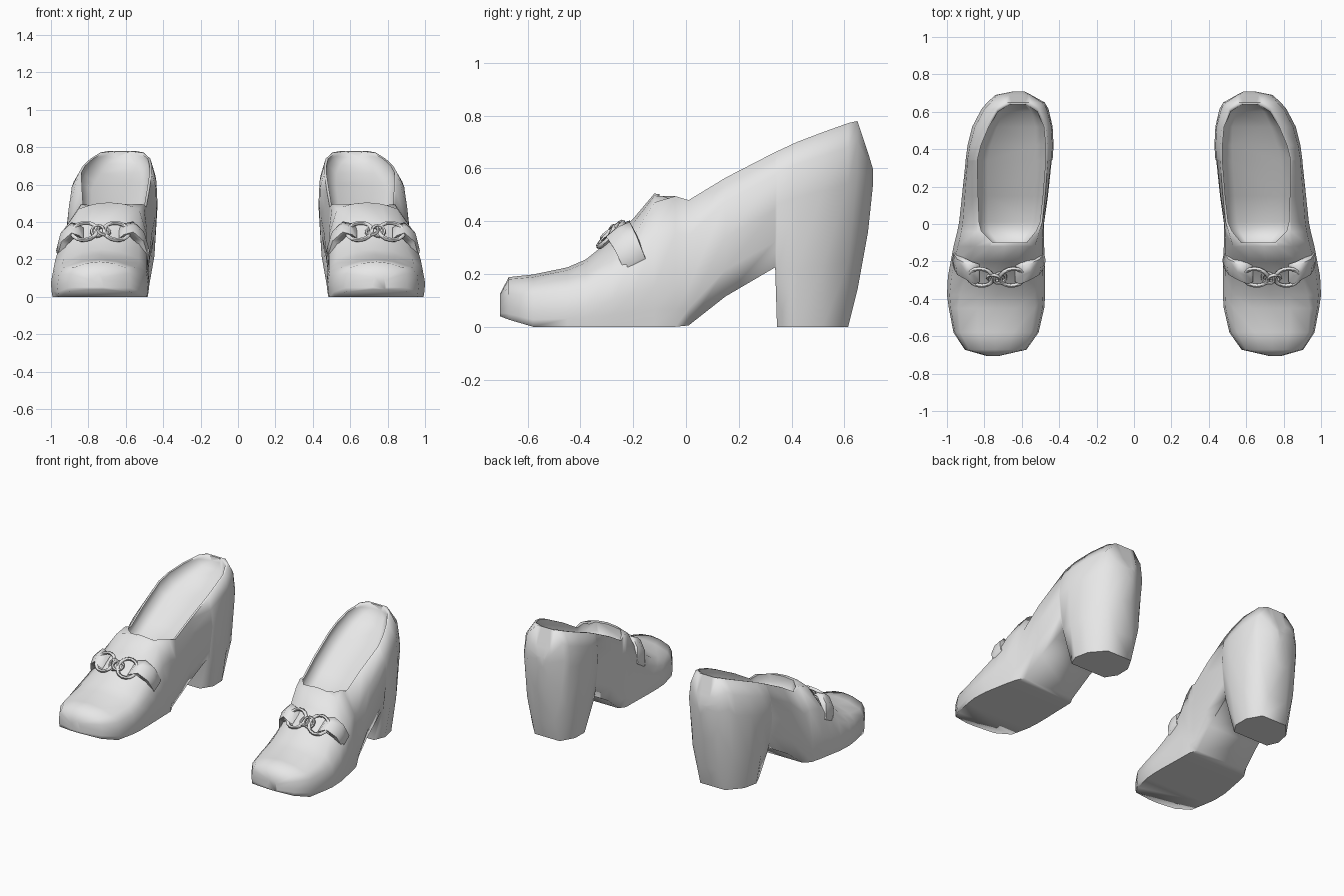
import bpy, bmesh, math
from mathutils import Vector, Matrix

if "Cube" in bpy.data.objects:
    bpy.data.objects.remove(bpy.data.objects["Cube"], do_unlink=True)

GREY = (0.8, 0.8, 0.8, 1)
grey = bpy.data.materials.new("plain grey")
grey.use_nodes = True
grey.diffuse_color = GREY
grey.node_tree.nodes["Principled BSDF"].inputs["Base Color"].default_value = GREY


def clamp(value, low, high):
    return max(low, min(high, value))


def loft(name, rings):
    """Skin a row of equal closed rings and cap both ends."""
    bm = bmesh.new()
    rows = [[bm.verts.new(p) for p in ring] for ring in rings]
    count = len(rows[0])
    for a, b in zip(rows, rows[1:]):
        for i in range(count):
            j = (i + 1) % count
            bm.faces.new((a[i], a[j], b[j], b[i]))
    bm.faces.new(rows[0])
    bm.faces.new(reversed(rows[-1]))
    bmesh.ops.recalc_face_normals(bm, faces=bm.faces)
    return new_object(name, bm)


def new_object(name, bm):
    mesh = bpy.data.meshes.new(name)
    bm.to_mesh(mesh)
    bm.free()
    obj = bpy.data.objects.new(name, mesh)
    bpy.context.collection.objects.link(obj)
    return obj


def finish(obj, angle):
    """Colour, smooth and mirror a part of the left shoe into a pair."""
    obj.data.materials.clear()
    obj.data.materials.append(grey)
    bpy.ops.object.select_all(action='DESELECT')
    obj.select_set(True)
    bpy.context.view_layer.objects.active = obj
    bpy.ops.object.shade_smooth_by_angle(angle=math.radians(angle))
    obj.modifiers.new("pair", 'MIRROR').use_mirror_merge = False


def body_ring(y, low, high, mid_l, mid_r, top_l, top_r):
    """Cross-section: sole edge, bulging side, then crown or rim."""
    drop = clamp(-1.3 * y - 0.09, 0, 0.2)
    wide = 0.3 if y < 0.1 else 0.5 if y < 0.34 else 0.7
    # The heel is rounded in plan, so its foot narrows to front and back
    heel = clamp(0.88 - 2.4 * abs(y - 0.47), 0.4, 1)
    sole = 0.97 if y < 0 else 0.86 if y < 0.34 else heel
    centre, crown = (mid_l + mid_r) / 2, (top_l + top_r) / 2

    def half(m, t):
        b = centre + sole * (m - centre)
        return [(b, 0), (b + 0.7 * (m - b), 0.45 * wide), (m, wide),
                (m + 0.2 * (t - m), wide + 0.6 * (1 - drop - wide)),
                (t, 1 - drop), ((t + crown) / 2, 1 - drop / 4)]

    outline = half(mid_r, top_r) + [(crown, 1)] + half(mid_l, top_l)[::-1]
    return [(x, y, low + t * (high - low)) for x, t in outline]


def cavity_ring(y, floor, left, right):
    inset = 0.15 * (right - left)
    outline = [(left, 1), (left, floor + 0.04), (left + inset, floor),
               (right - inset, floor), (right, floor + 0.04), (right, 1)]
    return [(x, y, z) for x, z in outline]


# Shoe body with heel: y, bottom, top, side left/right, top left/right
stations = [
    (-.705, .04, .125, .72, .79, .73, .78),
    (-.672, .027, .188, .575, .905, .60, .88),
    (-.58, 0, .198, .51, .965, .55, .93),
    (-.45, 0, .225, .48, .99, .53, .94),
    (-.38, 0, .255, .475, 1, .53, .93),
    (-.28, 0, .335, .475, .995, .53, .9),
    (-.2, 0, .41, .478, .98, .53, .88),
    (-.12, 0, .505, .48, .965, .53, .85),
    (-.04, 0, .495, .482, .945, .505, .84),
    (.01, .005, .48, .48, .935, .49, .84),
    (.15, .115, .565, .46, .92, .475, .845),
    (.338, .225, .662, .44, .9, .46, .85),
    (.345, 0, .665, .435, .9, .46, .85),
    (.42, 0, .7, .43, .89, .46, .83),
    (.52, 0, .738, .435, .865, .468, .79),
    (.615, 0, .772, .457, .815, .505, .735),
    (.65, .14, .78, .478, .785, .55, .69),
    (.69, .36, .66, .55, .74, .565, .7),
    (.708, .53, .6, .585, .65, .59, .64),
]
body = loft("shoe_body", [body_ring(*s) for s in stations])

# Foot opening: y, floor height, left, right
opening = [
    (-.1, .4, .575, .755), (-.04, .39, .525, .815), (.01, .4, .503, .828),
    (.15, .47, .488, .833), (.338, .57, .473, .838), (.42, .61, .473, .818),
    (.52, .66, .482, .776), (.6, .71, .517, .727), (.64, .745, .575, .665),
]
cutter = loft("foot_opening_cutter", [cavity_ring(*s) for s in opening])
cutter.hide_render = True

cut = body.modifiers.new("opening", 'BOOLEAN')
cut.operation = 'DIFFERENCE'
cut.solver = 'EXACT'
cut.object = cutter
graph = bpy.context.evaluated_depsgraph_get()
carved = bpy.data.meshes.new_from_object(body.evaluated_get(graph))
body.modifiers.clear()
body.data = carved
bpy.data.objects.remove(cutter, do_unlink=True)
finish(body, 75)


# Strap tabs lying over each side of the vamp
def strap(name, path, inward):
    across = Vector((0, .047, .03))
    depth = Vector((inward * .025, .012, -.02))
    rings = []
    for i, point in enumerate(path):
        p, w = Vector(point), across * (1 - 0.06 * i)
        rings.append([p - w, p + w * 0.1 - depth * 0.3, p + w,
                      p + w + depth, p - w + depth])
    finish(loft(name, rings), 70)


strap("outer_strap", [(.85, -.275, .358), (.89, -.258, .37),
                      (.945, -.23, .32), (.965, -.195, .24)], -1)
strap("inner_strap", [(.61, -.275, .363), (.56, -.258, .375),
                      (.505, -.23, .325), (.48, -.195, .24)], 1)


# Metal links across the vamp
def link(name, centre, radius, tube, tilt, lean, stretch=1):
    bm = bmesh.new()
    around, sides = 16, 6
    rows = []
    for i in range(around):
        a = math.tau * i / around
        row = []
        for k in range(sides):
            b = math.tau * k / sides
            r = radius + tube * math.cos(b)
            row.append(bm.verts.new((r * math.cos(a) * stretch,
                                     r * math.sin(a), tube * math.sin(b))))
        rows.append(row)
    for i in range(around):
        for k in range(sides):
            n, m = (i + 1) % around, (k + 1) % sides
            bm.faces.new((rows[i][k], rows[n][k], rows[n][m], rows[i][m]))
    turn = (Matrix.Translation(centre) @ Matrix.Rotation(lean, 4, 'Y')
            @ Matrix.Rotation(tilt, 4, 'X'))
    bmesh.ops.transform(bm, matrix=turn, verts=bm.verts)
    bmesh.ops.recalc_face_normals(bm, faces=bm.faces)
    finish(new_object(name, bm), 60)


slope = math.radians(45)
link("outer_ring", (.82, -.285, .35), .064, .011, slope, 0.15, 1.05)
link("inner_ring", (.65, -.285, .35), .064, .011, slope, -0.15, 1.05)
link("middle_link_outer", (.75, -.29, .352), .033, .009, slope + .25, 0.3)
link("middle_link_inner", (.718, -.29, .352), .033, .009, slope - .2, -0.3)
